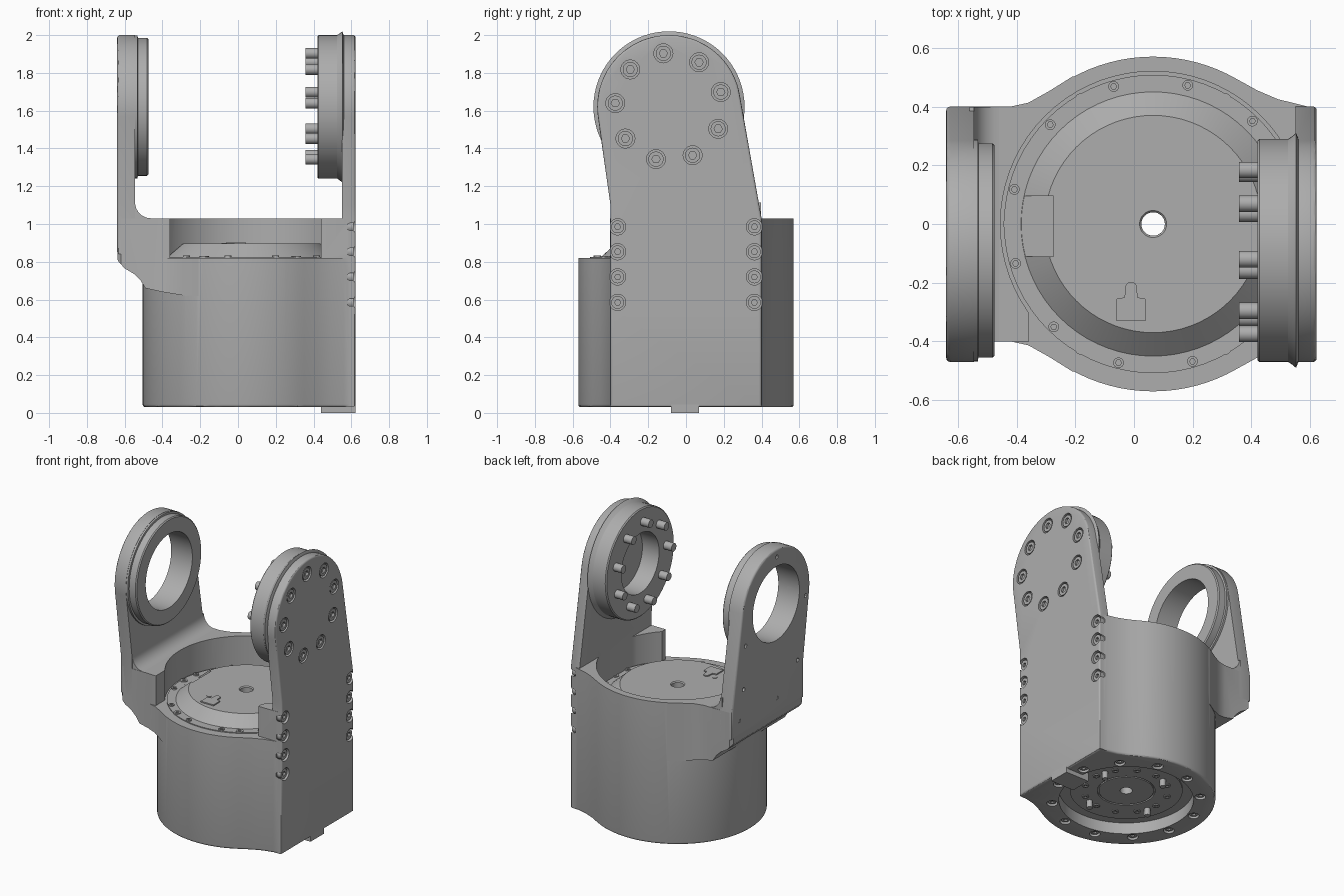
import bpy, bmesh
from math import sin, cos, radians, tau

if "Cube" in bpy.data.objects:
    bpy.data.objects.remove(bpy.data.objects["Cube"])

metal = bpy.data.materials.new("light grey metal")
metal.use_nodes = True
GREY = (0.42, 0.42, 0.42, 1)
metal.diffuse_color = GREY
metal.node_tree.nodes["Principled BSDF"].inputs["Base Color"].default_value = GREY
parts = []
CX = 0.065                 # axis of the round housing
HUB = (-0.09, 1.62)        # y, z of the tilt axis


def place(axis, u, v, w):
    return {"x": (w, u, v), "y": (u, w, v), "z": (u, v, w)}[axis]


def finish(name, bm):
    bmesh.ops.recalc_face_normals(bm, faces=bm.faces)
    mesh = bpy.data.meshes.new(name)
    bm.to_mesh(mesh)
    bm.free()
    obj = bpy.data.objects.new(name, mesh)
    bpy.context.scene.collection.objects.link(obj)
    parts.append(obj)
    return obj


def prisms(name, axis, outlines, lo, hi, bevel=0, bevel_lo=False, bevel_hi=False):
    """Extrude closed outlines along an axis, optionally rounding the ends."""
    bm = bmesh.new()
    for pts in outlines:
        a = [bm.verts.new(place(axis, u, v, lo)) for u, v in pts]
        b = [bm.verts.new(place(axis, u, v, hi)) for u, v in pts]
        ends = [(bm.faces.new(a), bevel_lo), (bm.faces.new(b), bevel_hi)]
        for i in range(len(pts)):
            j = (i + 1) % len(pts)
            bm.faces.new((a[i], a[j], b[j], b[i]))
        edges = [e for f, on in ends if on for e in f.edges]
        if bevel and edges:
            bmesh.ops.recalc_face_normals(bm, faces=bm.faces)
            bmesh.ops.bevel(bm, geom=edges, offset=bevel, segments=3,
                            profile=0.5, affect="EDGES", clamp_overlap=True)
    return finish(name, bm)


def arc(c, r, start, end, n):
    angles = [radians(start + (end - start) * i / n) for i in range(n + 1)]
    return [(c[0] + r * cos(t), c[1] + r * sin(t)) for t in angles]


def ring_points(c, r, n, start=0.0):
    return arc(c, r, start, start + 360, n)[:-1]


def cylinders(name, axis, centres, r, lo, hi, sides=24):
    return prisms(name, axis, [ring_points(c, r, sides) for c in centres], lo, hi)


def box(name, x0, x1, y0, y1, z0, z1):
    return prisms(name, "z", [[(x0, y0), (x1, y0), (x1, y1), (x0, y1)]], z0, z1)


def revolve(name, axis, c, profile, n=72):
    """Turn a closed (radius, height) profile about an axis."""
    bm = bmesh.new()
    loops = []
    for i in range(n):
        t = tau * i / n
        loops.append([bm.verts.new(place(axis, c[0] + r * cos(t), c[1] + r * sin(t), h))
                      for r, h in profile])
    for i in range(n):
        p, q = loops[i], loops[(i + 1) % n]
        for k in range(len(profile)):
            m = (k + 1) % len(profile)
            bm.faces.new((p[k], p[m], q[m], q[k]))
    return finish(name, bm)


def combine(obj, tool, op="DIFFERENCE"):
    mod = obj.modifiers.new("cut", "BOOLEAN")
    mod.object, mod.operation, mod.solver = tool, op, "EXACT"
    bpy.context.view_layer.update()
    result = obj.evaluated_get(bpy.context.evaluated_depsgraph_get())
    mesh = bpy.data.meshes.new_from_object(result)
    obj.modifiers.clear()
    obj.data = mesh
    parts.remove(tool)
    bpy.data.objects.remove(tool)


def screws(name, axis, centres, r, lo, hi, socket, depth):
    """Screw heads with six-sided sockets in the end at hi."""
    heads = cylinders(name, axis, centres, r, lo, hi)
    end = hi + (0.01 if hi > lo else -0.01)
    combine(heads, cylinders("socket", axis, centres, socket, depth, end, 6))


def mirrored(half):
    return half + [(u, -v) for u, v in reversed(half)]


def arm_outline(bottom):
    return [(-0.40, bottom), (0.40, bottom), (0.40, 1.03)] + \
        arc(HUB, 0.38, 10, 188, 44) + [(-0.40, 1.10)]


# Round housing with the flat mounting side
blend = [(0.618, 0.38), (0.60, 0.398), (0.56, 0.408), (0.49, 0.425), (0.42, 0.455)]
outline = blend + arc((CX, 0), 0.57, 60, 300, 64) + [(u, -v) for u, v in reversed(blend)]
housing = prisms("housing", "z", [outline], 0.03, 1.03, 0.015, bevel_lo=True)

# Overhanging left flange with a swept underside
flange = prisms("left_flange", "z", [mirrored(
    [(-0.637, 0.38), (-0.62, 0.40), (-0.42, 0.40), (-0.36, 0.413),
     (-0.29, 0.452), (-0.21, 0.502), (-0.1, 0.5)])], 0.55, 1.03)
sweep = prisms("flange_sweep", "y", [
    [(-0.7, 1.1), (-0.65, 0.84), (-0.632, 0.80), (-0.60, 0.765), (-0.55, 0.735),
     (-0.515, 0.70), (-0.49, 0.66), (-0.40, 0.64), (-0.28, 0.62), (0, 0.62), (0, 1.1)]],
    -0.7, 0.7)
combine(flange, sweep, "INTERSECT")
combine(housing, flange, "UNION")

# Bore, front opening, axle hole and underside recess
combine(housing, cylinders("bore", "z", [(CX, 0)], 0.52, 0.82, 1.2, 72))
combine(housing, box("front_opening", -0.36, 0.44, -0.8, -0.1, 0.82, 1.2))
combine(housing, box("front_trim", -0.8, 0.8, -0.8, -0.402, 0.82, 1.2))
combine(housing, cylinders("recess", "z", [(CX, 0)], 0.43, -0.1, 0.11, 72))
combine(housing, cylinders("axle_hole", "z", [(CX, 0)], 0.04, 0, 1, 32))

# Right arm plate joined to the housing
plate = prisms("right_plate", "x", [arm_outline(0.032)], 0.55, 0.622, 0.012, bevel_hi=True)
combine(housing, plate, "UNION")
hub_bolts = ring_points(HUB, 0.285, 9, 16)
side_bolts = [(y, z) for y in (-0.362, 0.362) for z in (0.585, 0.72, 0.853, 0.985)]
combine(housing, cylinders("hub_pockets", "x", hub_bolts, 0.05, 0.595, 0.7))
combine(housing, cylinders("side_pockets", "x", side_bolts, 0.043, 0.58, 0.7))
rim_bolts = ring_points((CX, 0), 0.475, 12, 15)
combine(housing, cylinders("rim_pockets", "z", rim_bolts, 0.035, -0.1, 0.06))
screws("hub_screws", "x", hub_bolts, 0.04, 0.58, 0.618, 0.022, 0.603)
screws("side_screws", "x", side_bolts, 0.034, 0.56, 0.612, 0.016, 0.598)
screws("rim_screws", "z", rim_bolts, 0.026, 0.07, 0.04, 0.013, 0.052)

# Right hub, with a blind hole and clamp pins
revolve("right_hub", "x", HUB, [
    (0.21, 0.56), (0.21, 0.42), (0.373, 0.42), (0.38, 0.427), (0.38, 0.525),
    (0.39, 0.54), (0.40, 0.552), (0.38, 0.56)])
cylinders("hub_pins", "x", hub_bolts, 0.028, 0.357, 0.44)

# Left arm with its bearing ring
left_arm = prisms("left_arm", "x", [arm_outline(0.84)], -0.64, -0.545, 0.015, bevel_lo=True)
combine(left_arm, cylinders("arm_hole", "x", [HUB], 0.26, -0.8, 0, 72))
small_holes = [(0.25, 1.45), (0.27, 1.15), (0.32, 0.95), (-0.1, 0.95),
               (-0.33, 1.13), (-0.42, 1.55), (-0.1, 1.945)]
combine(left_arm, cylinders("small_holes", "x", small_holes, 0.014, -0.7, -0.6, 12))
revolve("bearing_ring", "x", HUB, [
    (0.26, -0.56), (0.26, -0.475), (0.358, -0.475), (0.365, -0.482), (0.365, -0.53),
    (0.378, -0.532), (0.378, -0.56)])
fillet = [(-0.56, 1.02), (-0.46, 1.02)] + arc((-0.46, 1.115), 0.085, 270, 180, 8) + [(-0.56, 1.115)]
prisms("arm_fillet", "y", [fillet], -0.398, 0.398)

# Turntable cover inside the bore, with a notch on the left
cover = revolve("turntable_cover", "z", (CX, 0), [
    (0.04, 0.80), (0.04, 0.89), (0.046, 0.897), (0.37, 0.897), (0.45, 0.826),
    (0.508, 0.826), (0.508, 0.815), (0.514, 0.815), (0.514, 0.80)])
combine(cover, box("notch", -0.5, -0.275, -0.11, 0.095, 0.827, 1.0))
screws("cover_pins", "z", ring_points((CX, 0), 0.487, 12, 16), 0.018, 0.81, 0.834, 0.01, 0.82)
screws("cover_screws", "z", ring_points((CX, 0), 0.487, 6), 0.024, 0.81, 0.831, 0.011, 0.822)
keyhole = [(-0.06, -0.33), (0.04, -0.33), (0.04, -0.255), (0.012, -0.25)] + \
    arc((-0.01, -0.217), 0.02, 0, 180, 8) + [(-0.032, -0.25), (-0.06, -0.255)]
prisms("keyhole_plate", "z", [keyhole], 0.89, 0.905)
cylinders("cover_dot", "z", [(-0.07, -0.22)], 0.017, 0.89, 0.9, 16)

# Underside rings, dowels and locating key
revolve("outer_drive_ring", "z", (CX, 0), [(0.185, 0.12), (0.185, 0.1), (0.36, 0.1), (0.36, 0.12)])
revolve("inner_drive_ring", "z", (CX, 0), [(0.04, 0.12), (0.04, 0.1), (0.175, 0.1), (0.175, 0.12)])
cylinders("drive_dowels", "z", ring_points((CX, 0), 0.27, 4, 20), 0.02, 0.05, 0.11)
screws("drive_screws", "z", ring_points((CX, 0), 0.27, 12, 5), 0.022, 0.11, 0.094, 0.012, 0.102)
box("locating_key", 0.44, 0.622, -0.08, 0.07, 0, 0.06)

# One finish for every part
bpy.ops.object.select_all(action="DESELECT")
for obj in parts:
    obj.data.materials.clear()
    obj.data.materials.append(metal)
    obj.select_set(True)
bpy.context.view_layer.objects.active = housing
bpy.ops.object.shade_smooth_by_angle(angle=radians(30))
